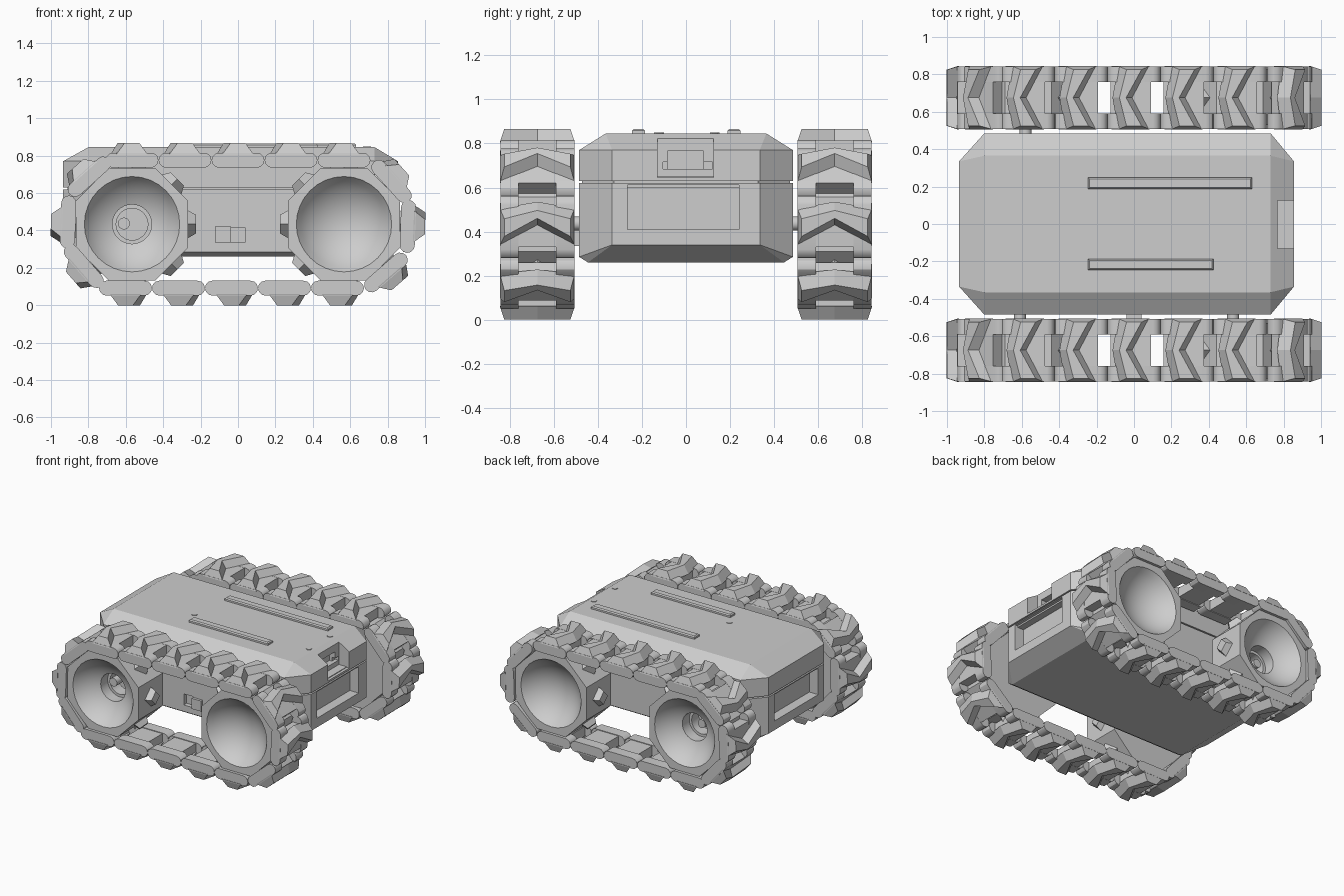
import bpy, bmesh, math
from mathutils import Matrix, Vector

if "Cube" in bpy.data.objects:
    bpy.data.objects.remove(bpy.data.objects["Cube"])

APO = 0.342                                   # wheel centre to link centre line
PITCH = 2 * APO * math.tan(math.pi / 8)       # link length
WX, ZC, YC = 2 * PITCH, 0.4334, 0.675         # wheel x, wheel height, track y

grey = bpy.data.materials.new("mid grey")
grey.diffuse_color = (0.61, 0.61, 0.61, 1)
grey.use_nodes = True
grey.node_tree.nodes["Principled BSDF"].inputs["Base Color"].default_value = grey.diffuse_color


def finish(name, bm, smooth=False):
    bmesh.ops.recalc_face_normals(bm, faces=bm.faces)
    me = bpy.data.meshes.new(name)
    bm.to_mesh(me)
    bm.free()
    ob = bpy.data.objects.new(name, me)
    bpy.context.collection.objects.link(ob)
    me.materials.append(grey)
    if smooth:
        bpy.ops.object.select_all(action='DESELECT')
        ob.select_set(True)
        bpy.context.view_layer.objects.active = ob
        bpy.ops.object.shade_smooth_by_angle(angle=math.radians(30))
    return ob


def loft(bm, rings, mat=Matrix(), caps=True):
    vs = [[bm.verts.new(mat @ Vector(p)) for p in r] for r in rings]
    n = len(vs[0])
    for a, b in zip(vs, vs[1:]):
        for i in range(n):
            bm.faces.new((a[i], a[(i + 1) % n], b[(i + 1) % n], b[i]))
    if caps:
        bm.faces.new(vs[0])
        bm.faces.new(vs[-1])


def box(bm, x0, x1, y0, y1, z0, z1, mat=Matrix()):
    loft(bm, [[(x0, y0, z), (x1, y0, z), (x1, y1, z), (x0, y1, z)] for z in (z0, z1)], mat)


def rod(bm, r, y0, y1, x, z, n=16):
    loft(bm, [[(x + r * math.cos(k * math.tau / n), y, z + r * math.sin(k * math.tau / n))
               for k in range(n)] for y in (y0, y1)])


def frame(cx, cz, deg, dist, y=0.0):
    """Local x along the track, y across it, z outward from the wheel centre."""
    c, s = math.cos(math.radians(deg)), math.sin(math.radians(deg))
    return Matrix(((-s, 0, c, cx + c * dist), (0, 1, 0, y),
                   (c, 0, s, cz + s * dist), (0, 0, 0, 1)))


def cut(target, x0, x1, y0, y1, z0, z1):
    bm = bmesh.new()
    box(bm, x0, x1, y0, y1, z0, z1)
    tool = finish("cutter", bm)
    tool.hide_render = True
    mod = target.modifiers.new("cut", 'BOOLEAN')
    mod.object, mod.solver = tool, 'EXACT'
    bpy.context.view_layer.objects.active = target
    bpy.ops.object.modifier_apply(modifier="cut")
    bpy.data.objects.remove(tool)


# Body shells: octagonal plan running into a rectangle at top and bottom
def plan(e, s=None, k=1.0):
    s = e if s is None else s
    pts = [(0.855, -0.335, e), (0.855, 0.335, e), (0.73, 0.485, s), (-0.80, 0.485, s),
           (-0.935, 0.335, e), (-0.935, -0.335, e), (-0.80, -0.485, s), (0.73, -0.485, s)]
    return [(x * k, y * k, z) for x, y, z in pts]


def rect(x0, x1, y, z):
    a, b, c, d = (x1, -y, z), (x1, y, z), (x0, y, z), (x0, -y, z)
    return [a, b, b, c, c, d, d, a]


def shell(name, rings):
    bm = bmesh.new()
    loft(bm, rings)
    bmesh.ops.remove_doubles(bm, verts=bm.verts, dist=1e-4)
    bmesh.ops.dissolve_degenerate(bm, edges=bm.edges, dist=1e-4)
    return finish(name, bm)


hood = shell("hood", [plan(0.63), plan(0.77), rect(-0.80, 0.73, 0.365, 0.845)])
base = shell("lower_body", [rect(-0.80, 0.73, 0.445, 0.26), plan(0.34, 0.285), plan(0.62)])
shell("seam_core", [plan(0.60, k=0.975), plan(0.65, k=0.975)])
# End panels, side socket, open notch in the hood with a latch socket behind it
cut(base, 0.78, 0.9, -0.265, 0.24, 0.41, 0.612)
cut(base, -1.0, -0.86, -0.265, 0.265, 0.41, 0.612)
cut(base, -0.12, -0.04, -0.6, -0.45, 0.335, 0.42)
cut(hood, 0.768, 0.9, -0.13, 0.125, 0.645, 0.9)
cut(hood, 0.72, 0.9, -0.085, 0.08, 0.685, 0.765)
cut(hood, 0.74, 0.9, -0.105, 0.12, 0.685, 0.715)

# Roof rails with a bevelled top, and roof studs
bm = bmesh.new()
for x1, y in ((0.63, 0.218), (0.425, -0.216)):
    loft(bm, [[(-0.245 + i, y - 0.03 + i, z), (x1 - i, y - 0.03 + i, z),
               (x1 - i, y + 0.03 - i, z), (-0.245 + i, y + 0.03 - i, z)]
              for i, z in ((0, 0.84), (0, 0.858), (0.008, 0.866))])
finish("roof_rails", bm)
bm = bmesh.new()
for x, y in ((0.69, 0.13), (0.69, -0.125), (-0.285, -0.12)):
    bmesh.ops.create_cone(bm, cap_ends=True, segments=12, radius1=0.021, radius2=0.021,
                          depth=0.012, matrix=Matrix.Translation((x, y, 0.843)))
finish("roof_studs", bm)

# Side connector and axles
bm = bmesh.new()
box(bm, -0.04, 0.04, -0.505, -0.47, 0.335, 0.415)
finish("side_connector", bm)
bm = bmesh.new()
rod(bm, 0.032, -0.64, -0.45, -0.61, 0.437)
rod(bm, 0.032, 0.45, 0.64, -0.58, 0.437)
rod(bm, 0.032, -0.55, -0.45, 0.53, 0.437)
finish("axles", bm, True)


# Wheels: octagonal hub with a shallow round bowl, some bored, and sprocket teeth
def wheel(name, cx, side, bore):
    n, bowl, deep, y_out, y_in = 32, 0.255, 0.14, 0.825, 0.53
    rad = (bowl ** 2 + deep ** 2) / (2 * deep)

    def ring(r, y, octagon=False):
        pts = []
        for k in range(n):
            a = k * math.tau / n
            d = (a + math.pi / 8) % (math.pi / 4) - math.pi / 8
            q = r / math.cos(d) if octagon else r
            pts.append((cx + q * math.cos(a), side * y, ZC + q * math.sin(a)))
        return pts

    inner = 0.085 if bore else 0.0
    rings = [ring(inner, y_in), ring(0.30, y_in, True), ring(0.30, y_out, True)]
    for k in range(11):
        r = bowl + (bore - bowl) * k / 10
        h = math.sqrt(rad ** 2 - r ** 2) - (rad - deep)
        rings.append(ring(r, y_out - h))
    if bore:
        rings += [ring(bore, 0.62), ring(inner, 0.62), ring(inner, y_in)]
    bm = bmesh.new()
    loft(bm, rings, caps=False)
    bmesh.ops.remove_doubles(bm, verts=bm.verts, dist=1e-4)
    for k in range(8):
        bmesh.ops.create_cone(bm, cap_ends=True, segments=4, radius1=0.078, radius2=0.05,
                              depth=0.05, matrix=frame(cx, ZC, 45 * k, 0.317, side * YC))
    finish(name, bm, True)


for side, tag in ((-1, "front"), (1, "back")):
    wheel(tag + "_left_wheel", -WX, side, 0.105)
    wheel(tag + "_right_wheel", WX, side, 0)

# Track links: rounded side bars, a centre plate and a chevron tread
R = 0.04
half = PITCH / 2 - R
bar = [(s * half + R * math.cos(math.radians(a)), R * math.sin(math.radians(a)))
       for s, a0 in ((1, -90), (-1, 90)) for a in range(a0, a0 + 181, 30)]


def links(bm, mat):
    for v0, v1 in ((-0.168, -0.085), (0.085, 0.168)):
        loft(bm, [[(u, v, w) for u, w in bar] for v in (v0, v1)], mat)
    box(bm, -0.09, 0.09, -0.09, 0.09, -0.035, 0.039, mat)


def tread(bm, mat):
    rings = []
    for v, vt, c, b, t in ((-0.17, -0.15, 0, 0.085, 0.04), (0, 0, 0.06, 0.055, 0.018),
                           (0.17, 0.15, 0, 0.085, 0.04)):
        rings.append([(c - b, v, 0.03), (c + b, v, 0.03),
                      (c + t, vt, 0.0914), (c - t, vt, 0.0914)])
    loft(bm, rings, mat)


# The lower run sits slightly to the left of the upper run
spots = [(i * PITCH, 90) for i in range(-2, 3)]
spots += [(i * PITCH - 0.035, 270) for i in range(-2, 3)]
spots += [(WX, d) for d in (-49, -2, 42)] + [(-WX, d) for d in (132, 178, 221)]
for side, tag in ((-1, "front"), (1, "back")):
    for part, make, smooth in (("track_links", links, True), ("track_treads", tread, False)):
        bm = bmesh.new()
        for x, d in spots:
            make(bm, frame(x, ZC, d, APO, side * YC))
        finish(tag + "_" + part, bm, smooth)
